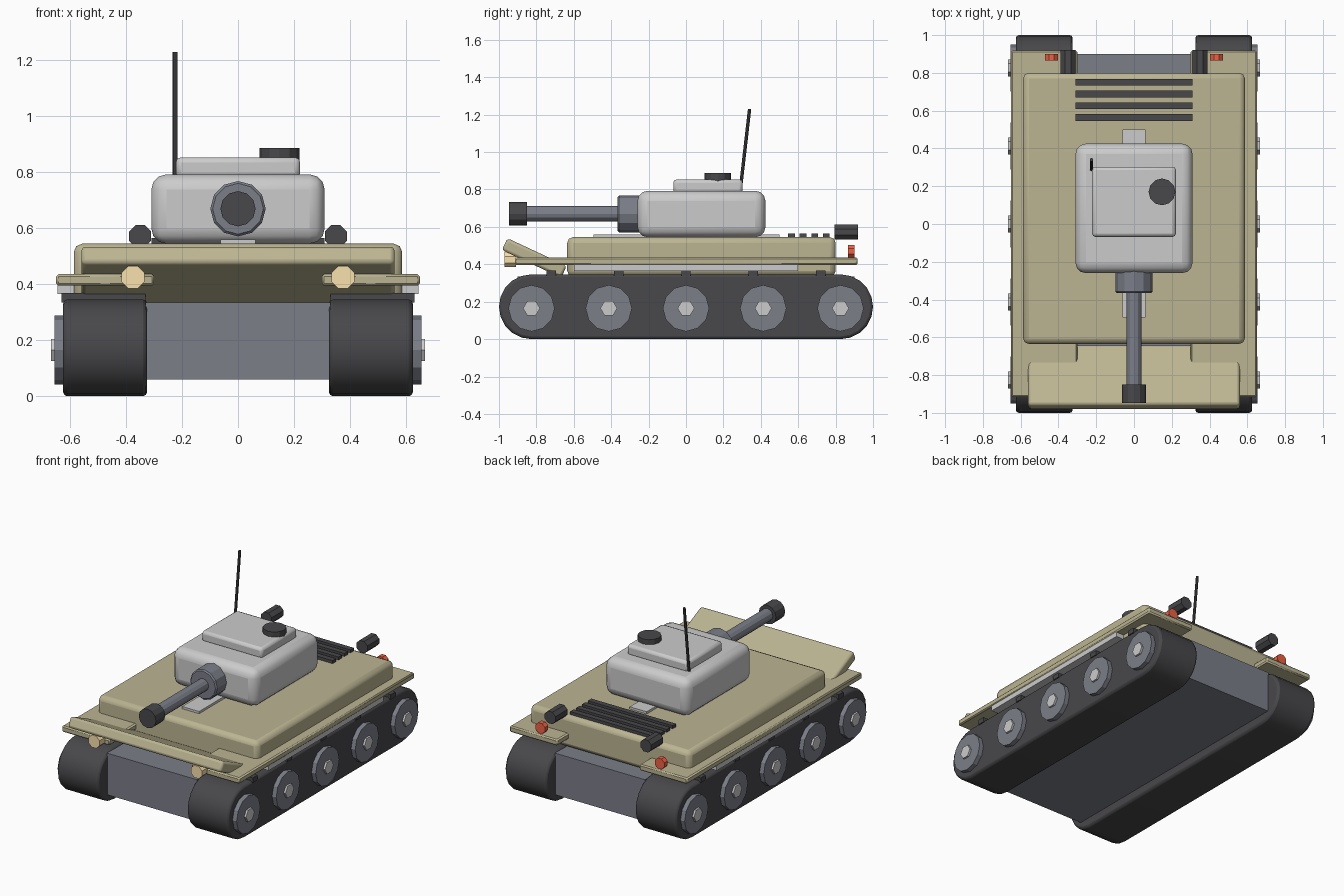
import bpy, bmesh
from math import pi, radians, cos, sin
from mathutils import Vector

if "Cube" in bpy.data.objects:
    bpy.data.objects.remove(bpy.data.objects["Cube"])


def mat(name, r, g, b):
    m = bpy.data.materials.new(name)
    m.diffuse_color = (r, g, b, 1)
    m.use_nodes = True
    m.node_tree.nodes["Principled BSDF"].inputs["Base Color"].default_value = m.diffuse_color
    return m


OLIVE = mat("olive_paint", 0.50, 0.46, 0.29)
STEEL = mat("blue_steel", 0.20, 0.21, 0.25)
DARK = mat("dark_rubber", 0.065, 0.065, 0.07)
RED = mat("red_lens", 0.85, 0.12, 0.06)
CREAM = mat("cream_lens", 0.95, 0.75, 0.42)


def finish(ob, name, m, bevel=0, seg=2, smooth=False):
    ob.name = name
    if m:
        ob.data.materials.append(m)
    if bevel:
        b = ob.modifiers.new("bevel", 'BEVEL')
        b.width, b.segments, b.limit_method = bevel, seg, 'ANGLE'
        b.angle_limit = radians(40)
    if smooth:
        bpy.ops.object.shade_smooth_by_angle(angle=radians(30))
    return ob


def box(name, lo, hi, m=None, bevel=0, seg=2, rot=0):
    """Box between two corners, optionally tilted about x."""
    lo, hi = Vector(lo), Vector(hi)
    bpy.ops.mesh.primitive_cube_add(size=1, location=(lo + hi) / 2)
    ob = bpy.context.object
    ob.scale = hi - lo
    bpy.ops.object.transform_apply(location=False, rotation=False, scale=True)
    ob.rotation_euler.x = rot
    return finish(ob, name, m, bevel, seg, bool(bevel))


def rod(name, a, b, r, m=None, sides=12, spin=0, bevel=0):
    """Faceted cylinder from point a to point b."""
    a, b = Vector(a), Vector(b)
    bpy.ops.mesh.primitive_cylinder_add(vertices=sides, radius=r, depth=(b - a).length)
    ob = bpy.context.object
    for v in ob.data.vertices:
        x, y = v.co.x, v.co.y
        v.co.x, v.co.y = x * cos(spin) - y * sin(spin), x * sin(spin) + y * cos(spin)
    ob.location = (a + b) / 2
    ob.rotation_euler = (b - a).to_track_quat('Z', 'Y').to_euler()
    return finish(ob, name, m, bevel, 1)


def track(name, x0, x1, r=0.173, half=0.827, n=10):
    """Stadium profile extruded across the track width."""
    bm = bmesh.new()
    pts = [(s * half + r * cos(a0 + pi * i / n), r + r * sin(a0 + pi * i / n))
           for s, a0 in ((1, -pi / 2), (-1, pi / 2)) for i in range(n + 1)]
    f = bm.faces.new([bm.verts.new((x0, y, z)) for y, z in pts])
    ext = bmesh.ops.extrude_face_region(bm, geom=[f])["geom"]
    bmesh.ops.translate(bm, vec=(x1 - x0, 0, 0),
                        verts=[v for v in ext if isinstance(v, bmesh.types.BMVert)])
    bmesh.ops.recalc_face_normals(bm, faces=bm.faces)
    me = bpy.data.meshes.new(name)
    bm.to_mesh(me)
    bm.free()
    ob = bpy.data.objects.new(name, me)
    bpy.context.collection.objects.link(ob)
    bpy.ops.object.select_all(action='DESELECT')
    bpy.context.view_layer.objects.active = ob
    ob.select_set(True)
    finish(ob, name, DARK, 0.015, 2, True)


# Hull body
box("lower_hull", (-0.33, -0.90, 0.06), (0.33, 0.90, 0.335), STEEL)
box("upper_hull", (-0.587, -0.635, 0.335), (0.587, 0.80, 0.545), OLIVE, 0.03, 2)
box("front_plate", (-0.56, -0.986, 0.399), (0.56, -0.636, 0.469), OLIVE, 0.015, 2, radians(-25))

# Parts repeated on both sides
for s, side in ((1, "right"), (-1, "left")):
    def span(a, b):
        return sorted((s * a, s * b))

    x0, x1 = span(0.325, 0.625)
    track(side + "_track", x0, x1)
    for i in range(5):
        y = -0.826 + 0.413 * i
        rod(f"{side}_wheel_{i}", (s * 0.60, y, 0.165), (s * 0.655, y, 0.165), 0.124, STEEL, 12)
        rod(f"{side}_hub_{i}", (s * 0.64, y, 0.165), (s * 0.668, y, 0.165), 0.045, None, 6, pi / 6)
        yp = -0.72 + 0.36 * i
        p0, p1 = span(0.33, 0.63)
        box(f"{side}_track_pad_{i}", (p0, yp - 0.025, 0.335), (p1, yp + 0.025, 0.368), DARK)
    x0, x1 = span(0.30, 0.65)
    box(side + "_fender", (x0, -0.915, 0.395), (x1, 0.918, 0.436), OLIVE, 0.008, 1)
    x0, x1 = span(0.56, 0.645)
    box(side + "_side_rail", (x0, -0.60, 0.365), (x1, 0.60, 0.41))
    rod(side + "_headlight", (s * 0.375, -0.97, 0.425), (s * 0.375, -0.91, 0.425), 0.044, CREAM, 8, pi / 8)
    rod(side + "_tail_light", (s * 0.437, 0.865, 0.47), (s * 0.437, 0.90, 0.47), 0.037, RED, 8, pi / 8)
    rod(side + "_exhaust", (s * 0.35, 0.795, 0.572), (s * 0.35, 0.92, 0.572), 0.043, DARK, 8, pi / 8)

# Engine deck grille and centre strip
for i in range(4):
    y = 0.564 + 0.062 * i
    box(f"vent_bar_{i}", (-0.31, y - 0.018, 0.535), (0.31, y + 0.018, 0.565), DARK)
box("deck_strip", (-0.062, -0.495, 0.535), (0.062, 0.50, 0.56))

# Turret
box("turret", (-0.31, -0.26, 0.545), (0.31, 0.425, 0.793), None, 0.055, 3)
box("turret_roof", (-0.222, -0.068, 0.78), (0.222, 0.303, 0.854), None, 0.018, 2)
rod("hatch", (0.148, 0.17, 0.84), (0.148, 0.17, 0.887), 0.071, DARK, 12)
rod("antenna", (-0.225, 0.287, 0.77), (-0.225, 0.34, 1.23), 0.009, DARK, 8)

# Gun
rod("mantlet", (0, -0.365, 0.67), (0, -0.22, 0.67), 0.099, STEEL, 12, 0, 0.008)
rod("barrel", (0, -0.87, 0.67), (0, -0.35, 0.67), 0.041, STEEL, 12)
rod("muzzle", (0, -0.947, 0.67), (0, -0.85, 0.67), 0.063, DARK, 12)
